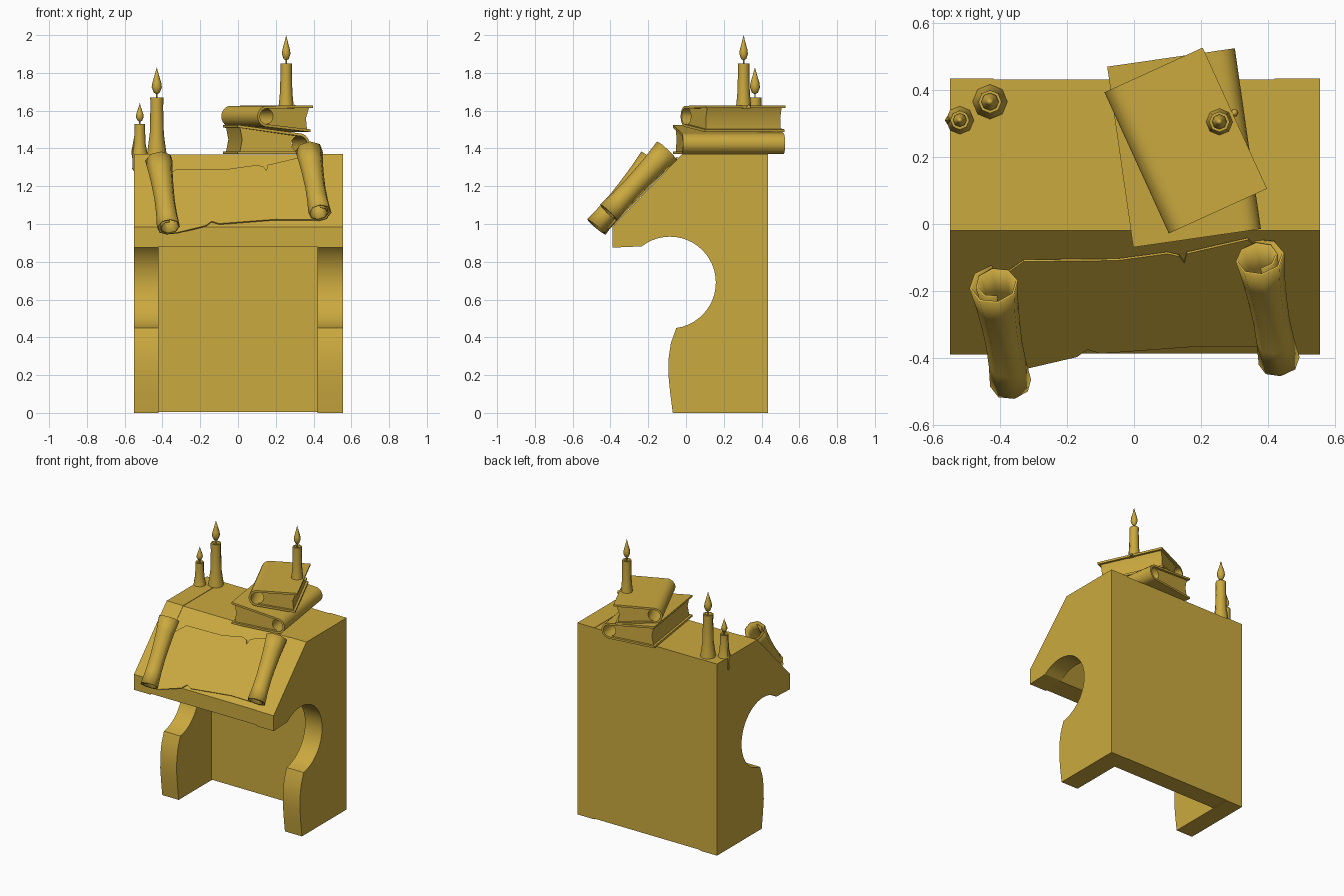
import bpy, bmesh
from math import sin, cos, pi, radians
from mathutils import Matrix, Vector

if "Cube" in bpy.data.objects:
    bpy.data.objects.remove(bpy.data.objects["Cube"])

gold = bpy.data.materials.new("gold")
gold.diffuse_color = (0.6, 0.4, 0.05, 1)
gold.use_nodes = True
gold.node_tree.nodes["Principled BSDF"].inputs["Base Color"].default_value = gold.diffuse_color


def finish(name, bm, matrix=Matrix(), angle=30, closed=True):
    bm.transform(matrix)
    if closed:
        bmesh.ops.recalc_face_normals(bm, faces=bm.faces)
    me = bpy.data.meshes.new(name)
    bm.to_mesh(me)
    bm.free()
    ob = bpy.data.objects.new(name, me)
    bpy.context.collection.objects.link(ob)
    me.materials.append(gold)
    bpy.ops.object.select_all(action='DESELECT')
    ob.select_set(True)
    bpy.context.view_layer.objects.active = ob
    bpy.ops.object.shade_smooth_by_angle(angle=radians(angle))
    return ob


def prism(name, pts, c0, c1, matrix):
    """Extrude a 2D outline along the third local axis from c0 to c1."""
    bm = bmesh.new()
    f = bm.faces.new([bm.verts.new((a, b, c0)) for a, b in pts])
    ext = bmesh.ops.extrude_face_region(bm, geom=[f])
    top = [v for v in ext["geom"] if isinstance(v, bmesh.types.BMVert)]
    bmesh.ops.translate(bm, verts=top, vec=(0, 0, c1 - c0))
    return finish(name, bm, matrix)


def lathe(name, profile, pos, sides=8):
    """Spin (radius, height) points about z; the ends close on the axis."""
    bm = bmesh.new()
    vs = [bm.verts.new((r, 0, z)) for r, z in profile]
    es = [bm.edges.new(p) for p in zip(vs, vs[1:])]
    bmesh.ops.spin(bm, geom=vs + es, cent=(0, 0, 0), axis=(0, 0, 1),
                   angle=2 * pi, steps=sides, use_merge=True)
    bmesh.ops.remove_doubles(bm, verts=bm.verts, dist=1e-5)
    return finish(name, bm, Matrix.Translation(pos), 50)


def arc(cx, cy, r, a0, a1, n):
    return [(cx + r * cos(radians(a0 + (a1 - a0) * i / n)),
             cy + r * sin(radians(a0 + (a1 - a0) * i / n))) for i in range(n + 1)]


# Side panels with the round cut-out, and the body between them
YZ = Matrix(((0, 0, 1), (1, 0, 0), (0, 1, 0))).to_4x4()
panel = ([(0.435, 0), (-0.07, 0), (-0.083, 0.1), (-0.093, 0.2), (-0.092, 0.29), (-0.08, 0.37)]
         + arc(-0.085, 0.69, 0.243, -82, 128, 28)
         + [(-0.39, 0.875), (-0.39, 0.985), (-0.02, 1.37), (0.435, 1.37)])
prism("left_side_panel", panel, -0.55, -0.42, YZ)
prism("right_side_panel", panel, 0.42, 0.555, YZ)
body = [(0.432, 0.004), (0.3, 0.004), (0.3, 1.235), (0.097, 1.235), (-0.24, 0.88),
        (-0.386, 0.88), (-0.386, 0.985), (-0.02, 1.367), (0.432, 1.367)]
prism("desk_and_back_panel", body, -0.42, 0.42, YZ)


# Books: wrapped cover with a round spine, and the page block
def book(name, pos, turn, tilt, w, length, h0, h1, t=0.014):
    place = (Matrix.Translation(pos) @ Matrix.Rotation(radians(turn), 4, 'Z')
             @ Matrix.Rotation(radians(tilt), 4, 'Y')
             @ Matrix(((1, 0, 0), (0, 0, 1), (0, 1, 0))).to_4x4())
    r = h0 / 2
    cover = ([(w, 0)] + arc(r, r, r, 270, 90, 10) + [(w, h1), (w, h1 - t)]
             + arc(r, r, r - t, 90, 270, 10) + [(w, t)])
    prism(name + "_cover", cover, -length / 2, length / 2, place)
    top = lambda u: h0 + (h1 - h0) * (u - r) / (w - r) - t
    e = w - 0.015
    pages = ([(e, t), (e - 0.012, h1 / 2), (e, top(e))]
             + arc(r, r, r - t, 80, -80, 6))
    prism(name + "_pages", pages, -length / 2 + 0.015, length / 2 - 0.015, place)


book("lower_book", (0.34, 0.255, 1.37), 188.2, 0, 0.385, 0.545, 0.11, 0.155)
book("upper_book", (0.0025, 0.18, 1.52), 24.5, 6, 0.315, 0.463, 0.112, 0.142)


# Candles with wick and flame
def candle(name, x, y, z0, z1, z2, rb, rt, rf):
    h, f = z1 - z0, z2 - z1
    lathe(name, [(0, 0), (rb, 0), (rb * 0.92, h * 0.1), (rt * 1.1, h * 0.35), (rt, h * 0.8),
                 (rt * 1.02, h), (rt * 0.7, h), (rt * 0.5, h - 0.01), (0, h - 0.01)], (x, y, z0))
    lathe(name + "_wick", [(0, -0.015), (0.004, -0.015), (0.004, 0.03), (0, 0.03)], (x, y, z1), 6)
    lathe(name + "_flame", [(0, 0.1 * f), (rf * 0.6, 0.16 * f), (rf, 0.34 * f), (rf * 0.85, 0.5 * f),
                            (rf * 0.4, 0.75 * f), (0, f)], (x, y, z1))


candle("short_candle", -0.52, 0.31, 1.37, 1.53, 1.64, 0.042, 0.028, 0.021)
candle("tall_candle", -0.43, 0.365, 1.37, 1.67, 1.83, 0.052, 0.034, 0.027)
candle("book_candle", 0.255, 0.305, 1.612, 1.85, 2.0, 0.042, 0.03, 0.023)

# Wax drips running off the candles
lathe("edge_drip", [(0, 0), (0.008, 0.012), (0.006, 0.06), (0.013, 0.1), (0, 0.17)], (-0.552, 0.31, 1.28), 6)
lathe("book_drip", [(0, 0), (0.012, 0), (0.01, 0.012), (0, 0.02)], (0.3, 0.332, 1.612), 6)

# Parchment sheet with torn edges, lying on the sloped desk
slope = Vector((0, 0.37, 0.385)).normalized()
normal = Vector((0, -slope.z, slope.y))
frame = Matrix((Vector((1, 0, 0)), slope, normal)).transposed().to_4x4()
frame.translation = (0, -0.39, 0.985)
outline = [(-0.42, -0.17), (-0.33, -0.105), (-0.05, -0.102), (0.1, -0.082), (0.135, -0.09),
           (0.15, -0.11), (0.157, -0.082), (0.34, -0.04), (0.38, -0.08), (0.44, -0.36),
           (0.2, -0.358), (-0.1, -0.38), (-0.14, -0.368), (-0.17, -0.39), (-0.32, -0.425), (-0.38, -0.43)]
prism("parchment_sheet", [(x, (y + 0.39) / slope.y) for x, y in outline], 0.002, 0.01, frame)


# Rolled parchment ends: a spiral section flared towards both ends
def roll(name, bottom, top, radius, s):
    p0, p1 = Vector(bottom), Vector(top)
    place = (p1 - p0).to_track_quat('Z', 'Y').to_matrix().to_4x4()
    place.translation = p0
    bm, rows, n = bmesh.new(), [], 13
    for i, k in enumerate((1, 0.9, 0.87, 0.93, 1.03, 1.2)):
        row = []
        for j in range(n):
            a = -pi / 2 + s * j * 2 * pi / 8
            r = radius * k * (1 - 0.3 * max(0, j - 3) / 8)
            row.append(bm.verts.new((r * cos(a), r * sin(a), (p1 - p0).length * i / 5)))
        rows.append(row)
    for a, b in zip(rows, rows[1:]):
        for j in range(n - 1):
            bm.faces.new((a[j], a[j + 1], b[j + 1], b[j]))
    ob = finish(name, bm, place, 50)
    mod = ob.modifiers.new("thickness", 'SOLIDIFY')
    mod.thickness, mod.offset = 0.007, 0


roll("left_parchment_roll", (-0.365, -0.475, 0.985), (-0.415, -0.18, 1.335), 0.062, 1)
roll("right_parchment_roll", (0.43, -0.41, 1.06), (0.372, -0.1, 1.385), 0.062, -1)
